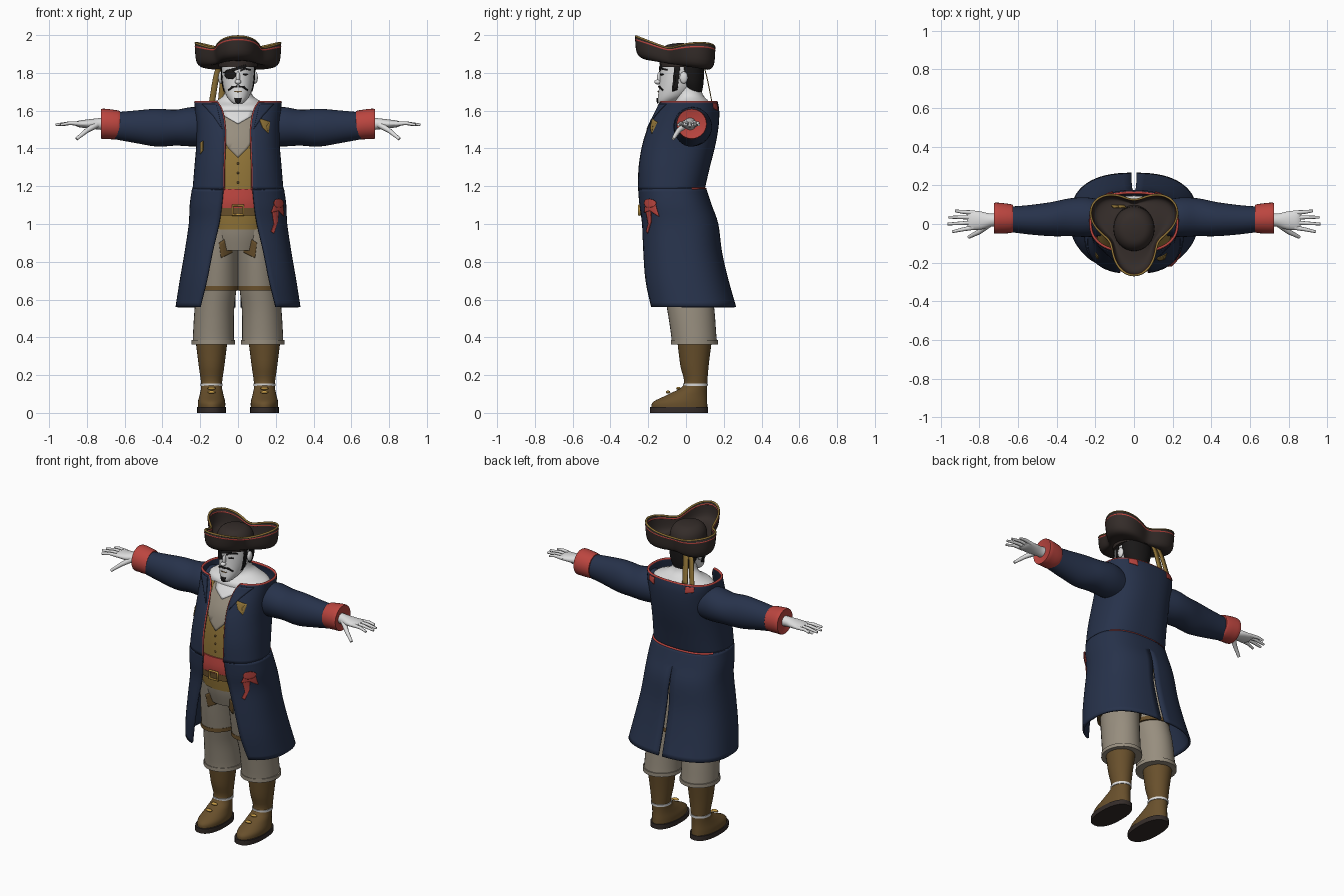
import bpy, bmesh, math
from mathutils import Vector
from mathutils.bvhtree import BVHTree

old = bpy.data.objects.get("Cube")
if old:
    bpy.data.objects.remove(old)


def material(name, r, g, b):
    m = bpy.data.materials.new(name)
    m.use_nodes = True
    m.diffuse_color = (r, g, b, 1)
    m.node_tree.nodes["Principled BSDF"].inputs["Base Color"].default_value = (r, g, b, 1)
    return m


NAVY = material("navy cloth", .02, .032, .07)
RED = material("red cloth", .5, .06, .05)
SKIN = material("pale skin", .72, .72, .72)
BEIGE = material("beige cloth", .31, .27, .21)
MUSTARD = material("mustard cloth", .29, .18, .04)
BROWN = material("brown leather", .14, .08, .025)
DARK = material("dark felt", .034, .025, .022)
BLACK = material("black hair", .01, .009, .009)
GOLD = material("gold metal", .55, .32, .06)


def spow(v, p):
    return math.copysign(abs(v) ** p, v)


def refine(rows, k=4):
    """Smooth interpolation between control rows."""
    out = []
    for i in range(len(rows) - 1):
        a, b = rows[max(i - 1, 0)], rows[i]
        c, d = rows[i + 1], rows[min(i + 2, len(rows) - 1)]
        for j in range(k):
            t = j / k
            out.append([q + .5 * t * (r - p + t * (2*p - 5*q + 4*r - s + t * (3*(q - r) + s - p)))
                        for p, q, r, s in zip(a, b, c, d)])
    return out + [list(rows[-1])]


def finish(name, bm, mat, mirror=False, thick=0, angle=40):
    bmesh.ops.recalc_face_normals(bm, faces=bm.faces)
    me = bpy.data.meshes.new(name)
    bm.to_mesh(me)
    bm.free()
    me.materials.append(mat)
    ob = bpy.data.objects.new(name, me)
    bpy.context.collection.objects.link(ob)
    bpy.ops.object.select_all(action='DESELECT')
    ob.select_set(True)
    bpy.context.view_layer.objects.active = ob
    bpy.ops.object.shade_smooth_by_angle(angle=math.radians(angle))
    if mirror:
        ob.modifiers.new("Mirror", 'MIRROR')
    if thick:
        s = ob.modifiers.new("Thickness", 'SOLIDIFY')
        s.thickness, s.offset = thick, 0
    return ob


def skin_grid(bm, rows, closed):
    """Join rows of points with quads."""
    vs = [[bm.verts.new(p) for p in row] for row in rows]
    n = len(vs[0])
    for a, b in zip(vs, vs[1:]):
        for j in range(n if closed else n - 1):
            k = (j + 1) % n
            bm.faces.new((a[j], a[k], b[k], b[j]))
    return vs


def loft(name, rings, mat, axis='z', p=1, n=32, mirror=False, k=4):
    """Capped rings: position along axis, two centre values, two radii."""
    rows = []
    for w, cu, cv, ru, rv in refine(rings, k):
        row = []
        for j in range(n):
            t = math.tau * j / n
            u, v = cu + ru * spow(math.sin(t), p), cv - rv * spow(math.cos(t), p)
            row.append((u, v, w) if axis == 'z' else (w, u, v))
        rows.append(row)
    bm = bmesh.new()
    vs = skin_grid(bm, rows, True)
    bm.faces.new(vs[0])
    bm.faces.new(vs[-1])
    return finish(name, bm, mat, mirror)


def shell(name, rings, mat, p=.8, n=28):
    """Open mirrored garment: height, centre y, radii, front gap, back gap."""
    rows = []
    for z, cy, rx, ry, gf, gb in refine(rings):
        t0 = math.asin((max(gf, 0) / rx) ** (1 / p))
        t1 = math.pi - math.asin((max(gb, 0) / rx) ** (1 / p))
        ts = [t0 + (t1 - t0) * j / n for j in range(n + 1)]
        rows.append([(rx * spow(math.sin(t), p), cy - ry * spow(math.cos(t), p), z) for t in ts])
    bm = bmesh.new()
    skin_grid(bm, rows, False)
    return finish(name, bm, mat, True, .012), rows


def tube(name, pts, r, mat, taper=1, cyclic=False):
    cu = bpy.data.curves.new(name, 'CURVE')
    cu.dimensions, cu.bevel_depth, cu.bevel_resolution = '3D', r, 2
    cu.use_fill_caps = True
    sp = cu.splines.new('POLY')
    sp.points.add(len(pts) - 1)
    sp.use_cyclic_u = cyclic
    for i, q in enumerate(pts):
        sp.points[i].co = (*q, 1)
        sp.points[i].radius = 1 + (taper - 1) * i / (len(pts) - 1)
    cu.materials.append(mat)
    ob = bpy.data.objects.new(name, cu)
    bpy.context.collection.objects.link(ob)
    return ob


def ball(name, pos, size, mat, mirror=False):
    bm = bmesh.new()
    bmesh.ops.create_uvsphere(bm, u_segments=16, v_segments=10, radius=1)
    for v in bm.verts:
        v.co = Vector(pos) + Vector(size) * v.co
    return finish(name, bm, mat, mirror)


def patch(name, target, outline, mat, axis='y', side=-1, lift=.004):
    """Thin plate projected onto a surface."""
    deps = bpy.context.evaluated_depsgraph_get()
    tree = BVHTree.FromObject(target, deps)
    bm = bmesh.new()
    bm.faces.new([bm.verts.new((u, 0, z)) for u, z in outline])
    bmesh.ops.triangulate(bm, faces=bm.faces)
    bmesh.ops.subdivide_edges(bm, edges=bm.edges, cuts=5, use_grid_fill=True)
    for v in bm.verts:
        u, z = v.co.x, v.co.z
        o = Vector((u, side, z)) if axis == 'y' else Vector((side, u, z))
        d = Vector((0, -side, 0)) if axis == 'y' else Vector((-side, 0, 0))
        hit = tree.ray_cast(o, d)[0]
        v.co = (hit if hit else o + d * .8) - d * lift
    return finish(name, bm, mat, thick=.004)


def oval(u, z, a, b, n=14):
    return [(u + a * math.cos(math.tau * i / n), z + b * math.sin(math.tau * i / n)) for i in range(n)]


# Boots and breeches
loft("sole", [(0, .14, -.037, .076, .154), (.03, .14, -.037, .076, .154)], DARK, p=.85, mirror=True, k=1)
loft("boot", [(.03, .14, -.035, .072, .148), (.06, .14, -.03, .072, .142), (.1, .14, .01, .062, .1),
              (.15, .14, .05, .055, .062), (.25, .14, .045, .068, .075), (.37, .14, .045, .083, .09)],
     BROWN, mirror=True)
loft("ankle_wrap", [(.142, .14, .05, .058, .065), (.156, .14, .05, .059, .066)], SKIN, mirror=True, k=1)
for s in (1, -1):
    for z, y in ((.11, -.095), (.13, -.04)):
        ball("boot_stud", (s * .14, y, z), (.022, .012, .008), GOLD)
loft("breeches", [(.365, .13, .045, .11, .12), (.42, .13, .04, .108, .12), (.55, .125, .025, .105, .125),
                  (.7, .11, 0, .105, .13), (.97, .1, -.03, .1, .15)], BEIGE, mirror=True)
loft("breeches_cuff", [(.362, .131, .045, .116, .125), (.385, .131, .045, .115, .125)], BEIGE, mirror=True, k=1)
thigh = loft("upper_breeches", [(.66, .108, -.005, .112, .142), (.8, .103, -.02, .108, .15),
                                (.98, .095, -.04, .1, .155)], BEIGE, mirror=True)
loft("thigh_trim", [(.648, .108, -.005, .115, .146), (.672, .108, -.005, .115, .146)], BROWN, mirror=True, k=1)
hips = loft("hips", [(.86, 0, -.04, .15, .145), (.95, 0, -.045, .18, .165), (1.06, 0, -.06, .18, .165)], BEIGE)
for s in (1, -1):
    patch("thigh_stain", thigh, [(s * u, z) for u, z in
          ((.03, .85), (.09, .82), (.1, .9), (.07, .92), (.05, .88), (.03, .89))], BROWN)

# Vest, shirt, sash and belt
vest = loft("vest", [(.97, 0, -.045, .175, .172), (1.1, 0, -.075, .19, .155), (1.3, 0, -.07, .19, .158),
                     (1.45, 0, -.035, .19, .165), (1.55, 0, 0, .18, .14), (1.6, 0, .01, .17, .11)],
            MUSTARD, p=.9, n=48)
patch("shirt_front", vest, [(0, 1.35), (.05, 1.4), (.09, 1.47), (.1, 1.595), (-.1, 1.595), (-.09, 1.47),
                            (-.05, 1.4)], BEIGE)
patch("throat", vest, [(0, 1.53), (.07, 1.57), (.08, 1.597), (-.08, 1.597), (-.07, 1.57)], SKIN, lift=.009)
for z in (1.22, 1.27, 1.32):
    ball("vest_button", (0, -.231, z), (.006, .006, .006), BROWN)
loft("sash", [(1.06, 0, -.07, .195, .168), (1.12, 0, -.075, .2, .17), (1.185, 0, -.075, .195, .165)], RED, p=.9)
loft("belt", [(1.045, 0, -.068, .197, .174), (1.085, 0, -.07, .197, .174)], BROWN, p=.9, k=1)
b = .028
tube("buckle", [(-b, -.248, 1.048), (b, -.248, 1.048), (b, -.248, 1.098), (-b, -.248, 1.098)],
     .007, GOLD, cyclic=True)

# Coat
coat, rows = shell("coat_body", [(1.18, -.08, .235, .172, .075, 0), (1.3, -.065, .225, .185, .075, 0),
                                 (1.42, -.04, .215, .19, .07, 0), (1.52, -.015, .215, .182, .07, 0),
                                 (1.6, .005, .222, .165, .085, 0), (1.645, .01, .225, .152, .11, 0)], NAVY)
skirt, srows = shell("coat_skirt", [(.56, .025, .325, .235, .2, .014), (.7, -.005, .303, .225, .165, .012),
                                    (.85, -.025, .277, .21, .135, .01), (1.0, -.035, .255, .2, .1, .004),
                                    (1.1, -.058, .25, .188, .085, 0), (1.185, -.075, .238, .177, .077, 0)], NAVY)
for s in (1, -1):
    flip = lambda pts: [(s * x, y, z) for x, y, z in pts]
    tube("coat_front_trim", flip([r[0] for r in rows]), .006, RED)
    tube("coat_collar_trim", flip(rows[-1]), .007, RED)
    tube("waist_seam", flip(srows[-1][2:]), .005, NAVY)
    tube("back_waist_trim", flip(srows[-1][18:]), .007, RED)
    # Lapel turned back beside the opening
    patch("lapel", coat, [(s * u, z) for u, z in ((.082, 1.5), (.13, 1.57), (.19, 1.635), (.115, 1.635))], NAVY)
    patch("collar_tab", coat, [(s * u, z) for u, z in ((.11, 1.6), (.16, 1.61), (.16, 1.64), (.11, 1.64))],
          RED, side=1)
patch("chest_patch", coat, [(.11, 1.56), (.17, 1.54), (.15, 1.52), (.16, 1.48), (.13, 1.51)], MUSTARD)
patch("side_patch", coat, [(-.2, 1.43), (-.185, 1.44), (-.185, 1.39), (-.2, 1.37)], MUSTARD)

# Sash knot on the left hip
patch("sash_knot", skirt, oval(.215, 1.11, .026, .024), RED, lift=.012)
patch("sash_bow", skirt, [(.175, 1.06), (.19, 1.1), (.238, 1.1), (.243, 1.04), (.215, 1.07)], RED, lift=.008)
patch("sash_tail", skirt, [(.18, 1.07), (.215, 1.08), (.21, 1.01), (.19, .95), (.175, .96), (.19, 1.0)], RED)

# Sleeves, cuffs and hands
loft("sleeve", [(.15, .03, 1.51, .09, .095), (.24, .035, 1.515, .102, .104), (.33, .035, 1.51, .098, .095),
                (.43, .025, 1.51, .088, .1), (.55, .022, 1.515, .075, .085), (.66, .025, 1.52, .064, .07)],
     NAVY, axis='x', mirror=True)
loft("cuff", [(.625, .028, 1.525, .07, .072), (.64, .028, 1.525, .075, .077), (.7, .03, 1.53, .08, .08),
              (.725, .03, 1.53, .078, .078), (.72, .03, 1.53, .06, .06)], RED, axis='x', mirror=True, k=2)
loft("palm", [(.69, .025, 1.53, .034, .034), (.74, .02, 1.53, .034, .03), (.79, .018, 1.53, .046, .024),
              (.84, .02, 1.53, .05, .018), (.86, .02, 1.53, .044, .01)], SKIN, axis='x', mirror=True)
for s in (1, -1):
    for y0, y1, tip in ((-.018, -.04, .94), (.008, 0, .965), (.034, .035, .96), (.058, .068, .925)):
        tube("finger", [(s * .83, y0, 1.53), (s * .89, (y0 + y1) / 2, 1.534), (s * tip, y1, 1.525)],
             .0125, SKIN, .55)
    tube("thumb", [(s * .75, 0, 1.525), (s * .8, -.04, 1.495), (s * .855, -.068, 1.45)], .018, SKIN, .5)

# Neck, head and hair
loft("shoulders_and_neck", [(1.56, 0, .02, .2, .125), (1.615, 0, .02, .195, .125), (1.65, 0, .03, .12, .09),
                            (1.69, 0, .015, .072, .072), (1.78, 0, 0, .066, .07)], SKIN)
head = loft("head", [(1.635, 0, -.115, .022, .028), (1.65, 0, -.1, .04, .05), (1.68, 0, -.07, .062, .078),
                     (1.73, 0, -.045, .078, .097), (1.79, 0, -.035, .085, .103), (1.88, 0, -.03, .085, .105)],
            SKIN, n=48)
hair = loft("hair", [(1.7, 0, .035, .06, .05), (1.75, 0, .027, .083, .066), (1.82, 0, .02, .091, .075),
                     (1.88, 0, .015, .09, .075)], BLACK)
ball("ear", (.092, -.012, 1.775), (.013, .022, .032), SKIN, True)
ball("nose_bridge", (0, -.14, 1.775), (.011, .014, .032), SKIN)
ball("nose", (0, -.15, 1.752), (.017, .018, .013), SKIN)
for s in (1, -1):
    patch("sideburn", head, [(-.075, 1.7), (-.045, 1.71), (-.03, 1.84), (-.06, 1.84), (-.055, 1.76)], BLACK,
          'x', s)
    patch("moustache", head, [(s * u, z) for u, z in
          ((.002, 1.722), (.025, 1.722), (.05, 1.705), (.052, 1.712), (.03, 1.731), (.002, 1.732))], BLACK)
patch("mouth", head, [(-.022, 1.703), (.022, 1.703), (.015, 1.698), (-.015, 1.698)], BROWN)
patch("goatee", head, [(-.02, 1.668), (.02, 1.668), (.014, 1.645), (0, 1.637), (-.014, 1.645)], BLACK)
patch("brow", head, [(.014, 1.806), (.035, 1.818), (.068, 1.812), (.068, 1.82), (.035, 1.828), (.014, 1.817)], BLACK)
patch("eye", head, oval(.04, 1.792, .014, .005), BLACK)
patch("eye_patch", head, oval(-.04, 1.79, .03, .024), BLACK, lift=.007)
patch("patch_strap", head, [(-.078, 1.8), (-.06, 1.815), (.06, 1.85), (.06, 1.836), (-.05, 1.8)], BLACK)

# Three-cornered hat
loft("hat_crown", [(1.83, 0, -.02, .104, .118), (1.88, 0, -.025, .106, .115), (1.92, 0, -.028, .097, .103),
                   (1.948, 0, -.03, .068, .07), (1.957, 0, -.03, .02, .02)], DARK)
spokes = []
for i in range(72):
    t = math.tau * i / 72
    r = .195 + .05 * math.cos(3 * t)
    dx, dy = math.sin(t), -math.cos(t)
    at = lambda q, z, k: (q * dx, -.02 + q * dy, z - k * (-.02 + q * dy))
    spokes.append(refine([at(.1, 1.85, .16), at(.1 + .6 * (r - .1), 1.84, .16),
                          at(r * .96, 1.868, .15), at(r, 1.945 + .022 * math.cos(3 * t), .1)]))
bm = bmesh.new()
skin_grid(bm, spokes + spokes[:1], False)
bmesh.ops.remove_doubles(bm, verts=bm.verts, dist=1e-5)
finish("hat_brim", bm, DARK, thick=.01)
tube("hat_edge_trim", [s[-1] for s in spokes], .006, MUSTARD, cyclic=True)
tube("hat_inner_trim", [Vector(s[-2]) * 1 for s in spokes], .0065, RED, cyclic=True)

# Ribbons hanging behind the hat
for x0, x1, w in ((-.06, -.09, .018), (-.09, -.14, .016)):
    bm = bmesh.new()
    path = refine([(x0, .085, 1.86), ((x0 + x1) / 2, .11, 1.78), (x1, .14, 1.63)])
    skin_grid(bm, [[(x - w, y, z), (x + w, y, z)] for x, y, z in path], False)
    finish("ribbon", bm, MUSTARD, thick=.005)
